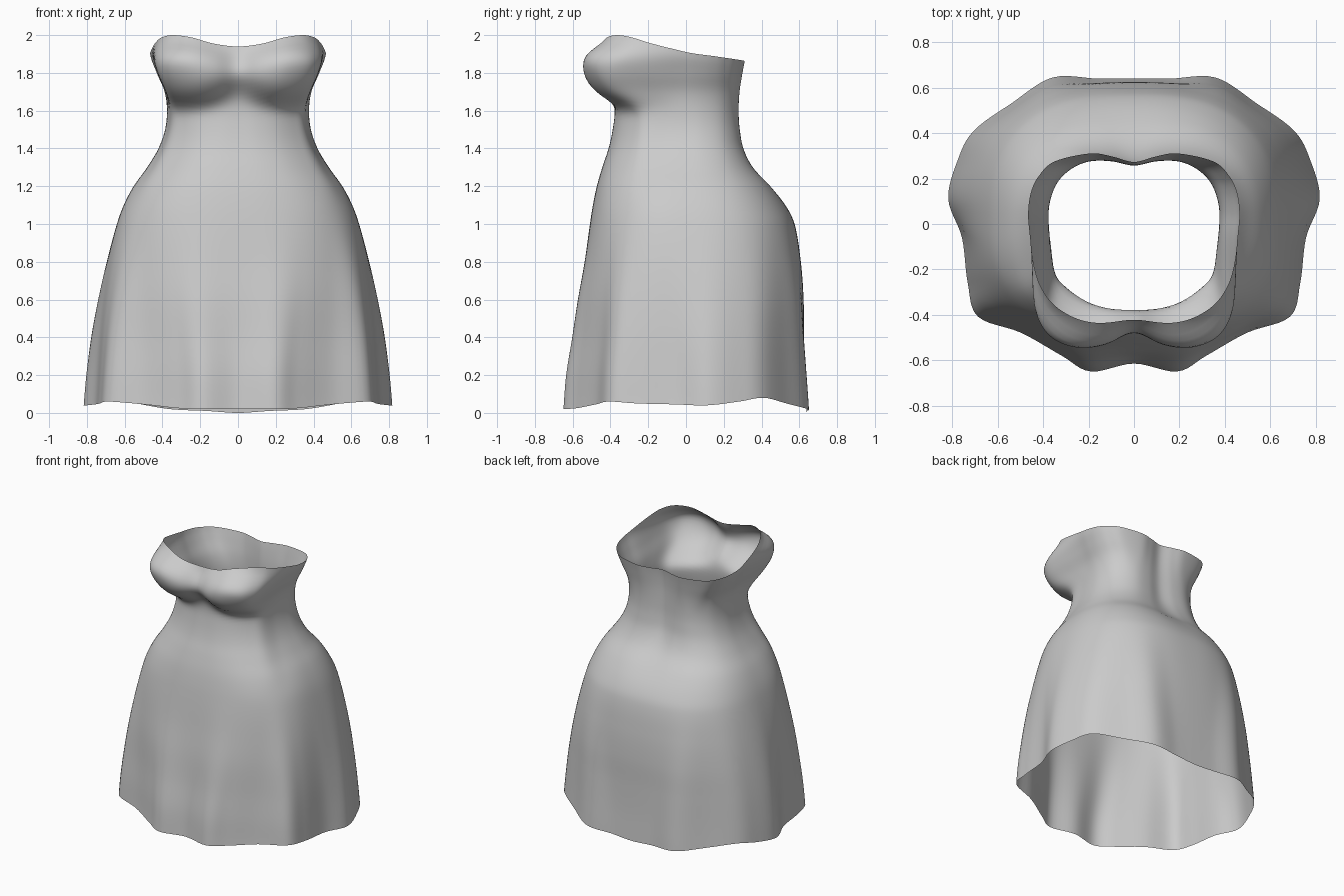
import bpy
import bmesh
import math

cube = bpy.data.objects.get("Cube")
if cube:
    bpy.data.objects.remove(cube)

# Half outlines seen from above, running from centre front to centre back
HEM = [(0, -.615), (.19, -.65), (.32, -.58), (.5, -.48), (.69, -.41), (.735, -.26), (.76, -.06),
       (.82, .11), (.78, .28), (.71, .41), (.54, .53), (.36, .64), (.16, .635), (0, .635)]
WAIST = [(0, -.38), (.1, -.375), (.2, -.345), (.29, -.285), (.345, -.22), (.365, -.1), (.375, 0),
         (.373, .08), (.352, .155), (.317, .21), (.26, .255), (.19, .28), (.1, .28), (0, .262)]
RIM = [(0, -.435), (.13, -.435), (.25, -.43), (.35, -.38), (.41, -.3), (.44, -.2), (.465, -.02),
       (.47, .06), (.46, .14), (.43, .21), (.36, .28), (.2, .318), (.1, .305), (0, .28)]

# Heights of the wavy lower and upper edges along the same outline
HEM_Z = [.02, .02, .025, .045, .06, .05, .045, .04, .06, .08, .05, .02, .01, 0]
RIM_Z = [1.94, 1.955, 1.988, 2, 1.988, 1.96, 1.915, 1.9, 1.89, 1.88, 1.87, 1.863, 1.86, 1.86]

# Silhouette: height, half width, front depth, back depth
PROFILE = [(0, .82, .65, .645), (.2, .803, .635, .634), (.4, .778, .605, .628),
           (.6, .742, .577, .625), (.8, .697, .542, .609), (1, .642, .51, .575),
           (1.1, .605, .493, .527), (1.2, .552, .472, .452), (1.3, .48, .443, .357),
           (1.4, .42, .41, .303), (1.5, .385, .388, .282), (1.6, .375, .377, .276),
           (1.7, .388, .388, .282), (1.8, .43, .413, .298), (1.9, .465, .42, .317),
           (2, .46, .41, .33)]


def spline(ts, vs, t):
    """Smooth curve through unevenly spaced values."""
    last = len(ts) - 1
    k = 0
    while k < last - 1 and t > ts[k + 1]:
        k += 1

    def slope(i):
        a, b = max(i - 1, 0), min(i + 1, last)
        return (vs[b] - vs[a]) / (ts[b] - ts[a])

    h = ts[k + 1] - ts[k]
    s = (t - ts[k]) / h
    return ((1 + 2 * s) * (1 - s) ** 2 * vs[k] + s * (1 - s) ** 2 * h * slope(k)
            + s * s * (3 - 2 * s) * vs[k + 1] - s * s * (1 - s) * h * slope(k + 1))


def along(values, u, sign=1):
    """Sample values along the half outline, mirrored past both ends."""
    padded = [sign * values[1]] + list(values) + [sign * values[-2]]
    return spline(range(-1, len(values) + 1), padded, u)


def smoothstep(a, b, t):
    t = min(max((t - a) / (b - a), 0), 1)
    return t * t * (3 - 2 * t)


def unit_point(outline, u):
    """Outline point scaled to unit width, front depth and back depth."""
    xs, ys = zip(*outline)
    x, y = along(xs, u, -1), along(ys, u)
    return x / max(xs), y / (max(ys) if y > 0 else -min(ys))


def hip_point(u):
    """Point on the rounded, slightly square hip section without folds."""
    angle = math.pi * (u / END - .5)
    power = .78
    return (abs(math.cos(angle)) ** power,
            math.copysign(abs(math.sin(angle)) ** power, angle))


def mix(a, b, t):
    return [p + (q - p) * t for p, q in zip(a, b)]


PROFILE_Z, *PROFILE_SIZES = zip(*PROFILE)


def surface_point(shapes, z):
    hem, hip, waist, rim = shapes
    x, y = mix(hem, hip, smoothstep(.05, 1.15, z))
    x, y = mix((x, y), waist, smoothstep(1.05, 1.5, z))
    x, y = mix((x, y), rim, smoothstep(1.58, 1.85, z))
    width, front, back = (spline(PROFILE_Z, size, z) for size in PROFILE_SIZES)
    x *= width
    y *= back if y > 0 else front
    # Two rounded cups pushed forward and slightly outward at the bust
    cups = sum(math.exp(-(((x - side * .27) / .25) ** 2 + ((z - 1.795) / .155) ** 2) ** 2)
               for side in (-1, 1))
    lift = .13 * cups * smoothstep(.02, .3, -y)
    return x + .3 * lift * smoothstep(.1, .35, x), y - lift, z


# Dress shell: an open loft from hem to neckline
STEPS, ROWS = 78, 84
END = len(HEM) - 1
bm = bmesh.new()
columns = []
for k in range(2 * STEPS):
    side = 1 if k <= STEPS else -1
    u = END * (k if side > 0 else 2 * STEPS - k) / STEPS
    shapes = (unit_point(HEM, u), hip_point(u), unit_point(WAIST, u), unit_point(RIM, u))
    low, high = along(HEM_Z, u), along(RIM_Z, u)
    column = []
    for i in range(ROWS + 1):
        x, y, z = surface_point(shapes, low + (high - low) * i / ROWS)
        column.append(bm.verts.new((side * x, y, z)))
    columns.append(column)

for k, left in enumerate(columns):
    right = columns[(k + 1) % len(columns)]
    for i in range(ROWS):
        face = bm.faces.new((left[i], right[i], right[i + 1], left[i + 1]))
        face.smooth = True

mesh = bpy.data.meshes.new("strapless_dress")
bm.to_mesh(mesh)
bm.free()
dress = bpy.data.objects.new("strapless_dress", mesh)
bpy.context.collection.objects.link(dress)

# Plain grey cloth
cloth = bpy.data.materials.new("light_grey_cloth")
cloth.use_nodes = True
GREY = (.6, .6, .6, 1)
cloth.diffuse_color = GREY
cloth.node_tree.nodes["Principled BSDF"].inputs["Base Color"].default_value = GREY
mesh.materials.append(cloth)
